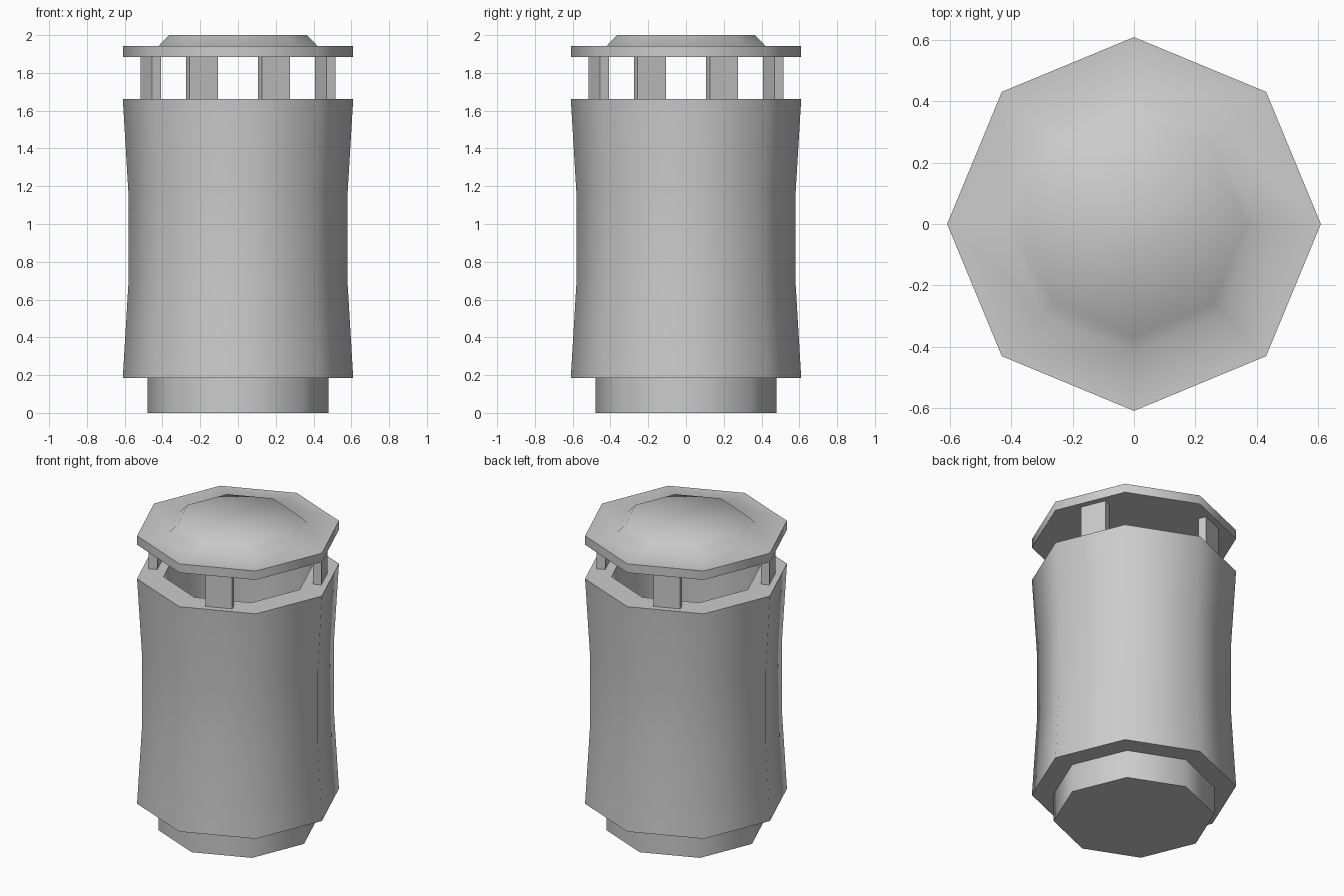
import bpy, bmesh, math
from mathutils import Matrix

if "Cube" in bpy.data.objects:
    bpy.data.objects.remove(bpy.data.objects["Cube"])

SIDES = 8


def finish(bm, name, angle=50):
    bmesh.ops.recalc_face_normals(bm, faces=bm.faces)
    me = bpy.data.meshes.new(name)
    bm.to_mesh(me)
    bm.free()
    ob = bpy.data.objects.new(name, me)
    bpy.context.collection.objects.link(ob)
    bpy.ops.object.select_all(action='DESELECT')
    ob.select_set(True)
    bpy.context.view_layer.objects.active = ob
    bpy.ops.object.shade_smooth_by_angle(angle=math.radians(angle))
    return ob


def lathe(name, profile):
    """Octagonal solid from (radius, z) rings, capped at both ends."""
    bm = bmesh.new()
    rings = []
    for r, z in profile:
        rings.append([bm.verts.new((r * math.cos(a), r * math.sin(a), z))
                      for a in (2 * math.pi * i / SIDES for i in range(SIDES))])
    for low, high in zip(rings, rings[1:]):
        for i in range(SIDES):
            j = (i + 1) % SIDES
            bm.faces.new((low[i], low[j], high[j], high[i]))
    bm.faces.new(rings[0])
    bm.faces.new(rings[-1])
    return finish(bm, name)


# Recessed plinth
lathe("base", [(0.48, 0.0), (0.48, 0.185)])

# Waisted body, with rim and hollow inside
lathe("bin_body", [(0.61, 0.185), (0.58, 0.69), (0.58, 1.16), (0.61, 1.662),
                   (0.45, 1.662), (0.45, 0.22)])

# Lid plate with raised centre
lathe("lid", [(0.61, 1.885), (0.61, 1.943), (0.42, 1.943), (0.365, 2.0)])

# Four posts holding the lid, centred on alternate octagon sides
for k in range(4):
    bm = bmesh.new()
    bmesh.ops.create_cube(bm, size=1)
    m = (Matrix.Rotation(math.radians(22.5 + 90 * k), 4, 'Z')
         @ Matrix.Translation((0.5, 0, 1.7735))
         @ Matrix.Diagonal((0.052, 0.163, 0.223, 1)))
    bmesh.ops.transform(bm, matrix=m, verts=bm.verts)
    finish(bm, f"lid_post_{k + 1}", 30)
